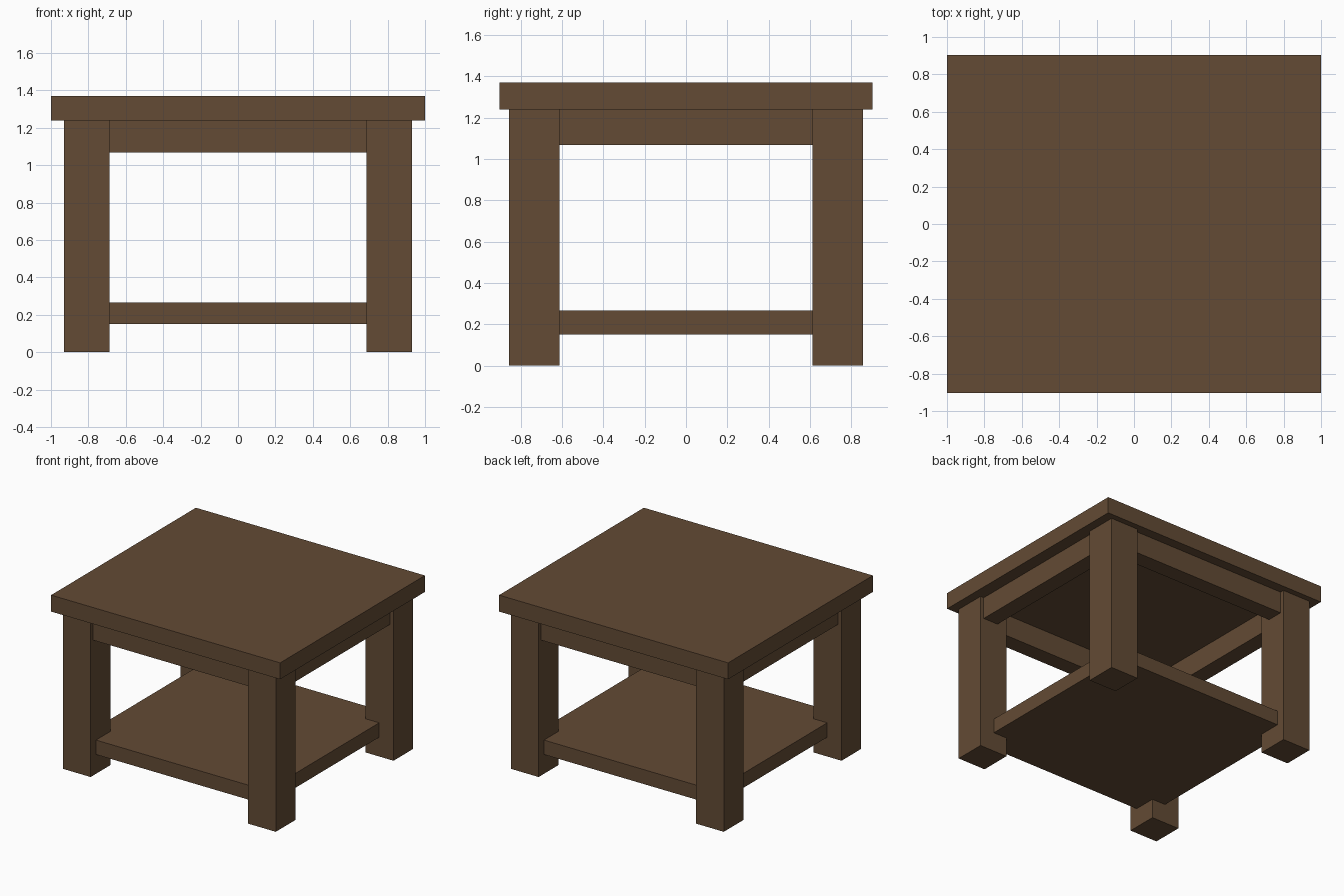
import bpy

if "Cube" in bpy.data.objects:
    bpy.data.objects.remove(bpy.data.objects["Cube"])

wood = bpy.data.materials.new("brown wood")
wood.diffuse_color = (0.125, 0.07, 0.035, 1.0)
wood.use_nodes = True
wood.node_tree.nodes["Principled BSDF"].inputs["Base Color"].default_value = wood.diffuse_color


def box(name, x, y, z):
    """Box from (min, max) ranges on each axis."""
    mid = [(r[0] + r[1]) / 2 for r in (x, y, z)]
    bpy.ops.mesh.primitive_cube_add(size=1, location=mid)
    ob = bpy.context.object
    ob.name = name
    ob.scale = [r[1] - r[0] for r in (x, y, z)]
    bpy.ops.object.transform_apply(location=False, rotation=False, scale=True)
    ob.data.materials.append(wood)
    return ob


def span(a, b, side):
    """Range from a to b, mirrored when side is -1."""
    return tuple(sorted((a * side, b * side)))


LEG_X, LEG_Y = (0.687, 0.93), (0.612, 0.857)   # inner and outer leg faces
TOP_Z, APRON_Z, SHELF_Z = (1.24, 1.37), (1.068, 1.24), (0.152, 0.266)

# Table top
box("table_top", (-1, 1), (-0.903, 0.903), TOP_Z)

# Four square legs
for sx, side in ((-1, "left"), (1, "right")):
    for sy, end in ((-1, "front"), (1, "back")):
        box(f"{end}_{side}_leg", span(*LEG_X, sx), span(*LEG_Y, sy), (0, TOP_Z[0]))

# Aprons under the top, set slightly back from the leg faces
for s, end, side in ((-1, "front", "left"), (1, "back", "right")):
    box(f"{end}_apron", (-LEG_X[0], LEG_X[0]), span(0.695, 0.825, s), APRON_Z)
    box(f"{side}_apron", span(0.77, 0.90, s), (-LEG_Y[0], LEG_Y[0]), APRON_Z)

# Lower shelf, its corners let into the legs
box("lower_shelf", (-0.805, 0.805), (-0.79, 0.79), SHELF_Z)
